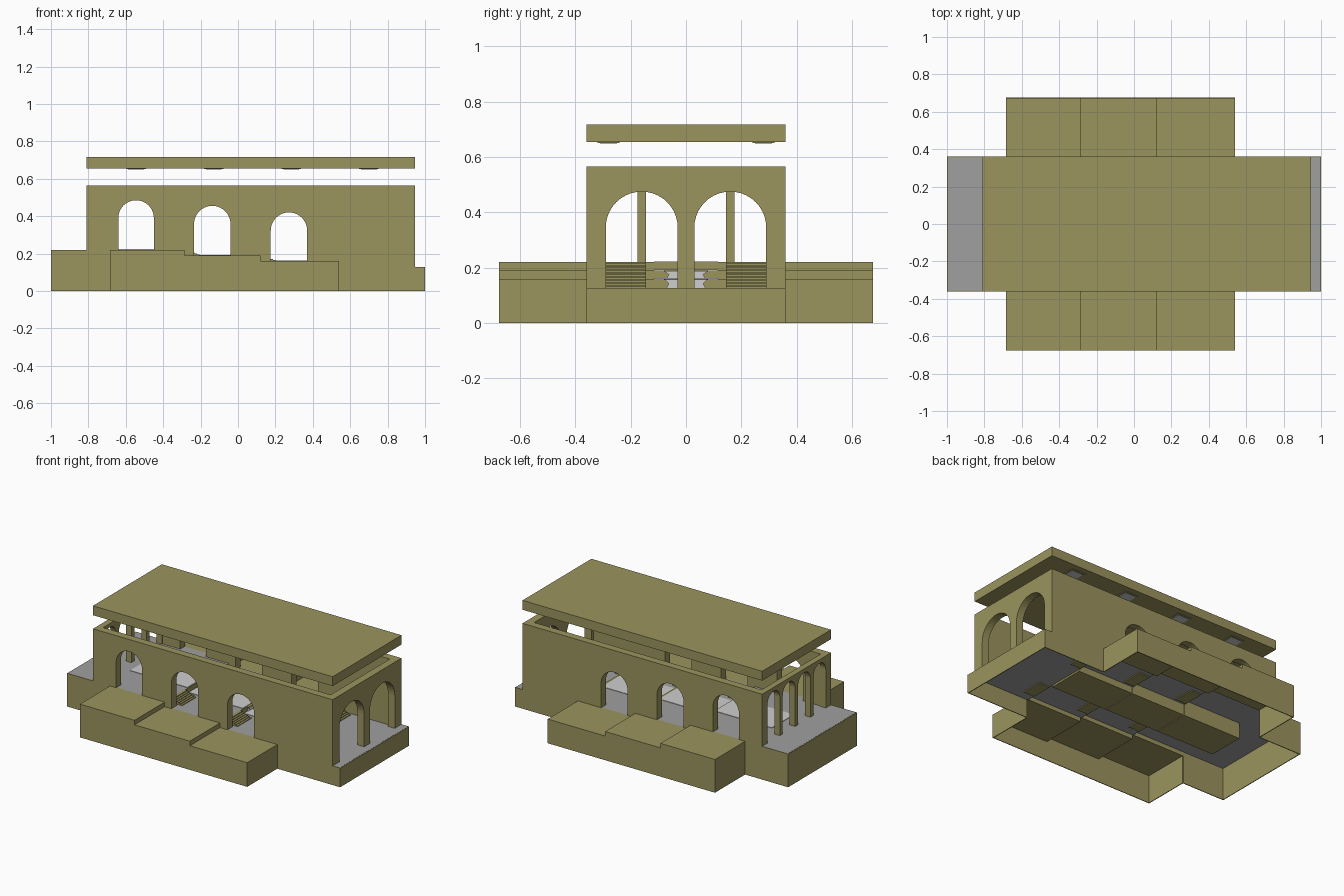
import bpy, bmesh, math
from mathutils import Vector

cube = bpy.data.objects.get("Cube")
if cube:
    bpy.data.objects.remove(cube, do_unlink=True)


def material(name, color):
    m = bpy.data.materials.new(name)
    m.use_nodes = True
    m.diffuse_color = (*color, 1)
    m.node_tree.nodes["Principled BSDF"].inputs["Base Color"].default_value = (*color, 1)
    return m


STONE = material("olive_stone", (0.33, 0.295, 0.112))
PAVING = material("grey_paving", (0.35, 0.35, 0.35))
WATER = material("pale_water", (0.62, 0.62, 0.62))


def prism(name, points, axis, start, end, mat):
    """Extrude a closed profile along x (profile y,z) or along y (profile x,z)."""
    bm = bmesh.new()
    place = (lambda u, v: (start, u, v)) if axis == "x" else (lambda u, v: (u, start, v))
    face = bm.faces.new([bm.verts.new(place(u, v)) for u, v in points])
    ext = bmesh.ops.extrude_face_region(bm, geom=[face])
    move = Vector((end - start, 0, 0) if axis == "x" else (0, end - start, 0))
    bmesh.ops.translate(bm, vec=move, verts=[g for g in ext["geom"] if isinstance(g, bmesh.types.BMVert)])
    bmesh.ops.recalc_face_normals(bm, faces=bm.faces)
    mesh = bpy.data.meshes.new(name)
    bm.to_mesh(mesh)
    bm.free()
    mesh.materials.append(mat)
    obj = bpy.data.objects.new(name, mesh)
    bpy.context.collection.objects.link(obj)
    return obj


def box(name, x0, x1, y0, y1, z0, z1, mat=STONE):
    return prism(name, [(x0, z0), (x1, z0), (x1, z1), (x0, z1)], "y", y0, y1, mat)


def arch(left, right, bottom, top, segments=20):
    """Notch outline of a round-headed opening, from its left foot to its right foot."""
    r, c = (right - left) / 2, (left + right) / 2
    curve = [(c - r * math.cos(math.pi * i / segments), top - r + r * math.sin(math.pi * i / segments))
             for i in range(segments + 1)]
    return [(left, bottom)] + curve + [(right, bottom)]


T = 0.005                       # thickness of thin shells
HALF, OUTER = 0.36, 0.675       # hall half width, terrace half width
WALL = 0.05
X0, X1, TOP = -0.81, 0.945, 0.565
EDGES = [-0.685, -0.285, 0.12, 0.54]
LEVELS = [0.22, 0.19, 0.16, 0.127]
SIDES = ((1, "left"), (-1, "right"))


def mirrored(y0, y1, s):
    return sorted((s * y0, s * y1))


# Paved floors, stepping down along the hall
floor_ends = [-1] + EDGES[1:] + [1]
for i, z in enumerate(LEVELS):
    box(f"floor_{i + 1}", floor_ends[i] + T * (i == 0), floor_ends[i + 1] - T,
        -HALF + T, HALF - T, z - T, z, PAVING)

# Risers between the floors, pool basins, water and stairs
for i in range(3):
    edge, high, low = EDGES[i + 1], LEVELS[i], LEVELS[i + 1]
    box(f"floor_riser_{i + 1}", edge - T, edge, -HALF + T, HALF - T, low - T, high)
    start = EDGES[i] - (0.035 if i == 0 else 0)
    box(f"pool_basin_{i + 1}", start, edge - T, -0.125, 0.125, 0.11, high - T)
    box(f"pool_water_{i + 1}", start + 0.01, edge - T, -0.115, 0.115, high - T / 2, high + 0.003, WATER)
    if i > 0:
        mid = (low + high) / 2
        outline = [(-0.07, low), (-0.062, mid), (-0.075, high - T),
                   (0.075, high - T), (0.062, mid), (0.07, low)]
        prism(f"water_fall_{i + 1}", outline, "x", edge, edge + 0.008, WATER)
        box(f"water_spout_{i + 1}", edge, edge + 0.012, -0.08, 0.08, high - T, high)
    # Stair flight as one stepped profile
    steps, run = 6, 0.08
    outline = [(edge, low - 0.012)]
    outline.append((edge + run, low - 0.012))
    for k in range(steps):
        z = low + (high - low) * (k + 1) / steps
        outline += [(edge + run * (steps - k) / steps, low + (high - low) * k / steps),
                    (edge + run * (steps - k) / steps, z)]
    outline.append((edge, high))
    for s, side in SIDES:
        prism(f"stair_{i + 1}_{side}", outline, "y", *mirrored(0.145, 0.29, s), STONE)

# Base skirt at both ends
for name, x0, x1, z in (("rear_skirt", -1, EDGES[0], LEVELS[0]), ("entry_skirt", EDGES[3], 1, LEVELS[3])):
    for s, side in SIDES:
        box(f"{name}_{side}", x0, x1, *mirrored(HALF - T, HALF, s), 0, z)
box("rear_skirt_end", -1, -1 + T, -HALF, HALF, 0, LEVELS[0] - 0.001)
box("entry_skirt_end", 1 - T, 1, -HALF, HALF, 0, LEVELS[3] - 0.001)

# Stepped side terraces, hollow below
for s, side in SIDES:
    for i in range(3):
        x0, x1, z = EDGES[i], EDGES[i + 1], LEVELS[i]
        box(f"terrace_top_{i + 1}_{side}", x0, x1, *mirrored(HALF - T, OUTER, s), z - 0.033, z)
        box(f"terrace_side_{i + 1}_{side}", x0, x1, *mirrored(OUTER - T, OUTER, s), 0, z - 0.033)
    box(f"terrace_rear_end_{side}", EDGES[0], EDGES[0] + T, *mirrored(HALF, OUTER, s), 0, LEVELS[0] - 0.033)
    box(f"terrace_entry_end_{side}", EDGES[3] - T, EDGES[3], *mirrored(HALF, OUTER, s), 0, LEVELS[2] - 0.033)

# Long walls with three arches each, following the floor steps
outline = [(X0, LEVELS[0])]
for i, (left, right, top) in enumerate(((-0.64, -0.45, 0.485), (-0.235, -0.04, 0.455), (0.175, 0.37, 0.42))):
    outline += arch(left, right, LEVELS[i], top)
    outline += [(EDGES[i + 1], LEVELS[i]), (EDGES[i + 1], LEVELS[i + 1])]
outline += [(X1, LEVELS[3]), (X1, TOP), (X0, TOP)]
for s, side in SIDES:
    prism(f"long_wall_{side}", outline, "y", *mirrored(HALF - WALL, HALF, s), STONE)


# End walls: wide twin arches at the entry, a tall arcade of four at the rear
def end_wall(name, openings, bottom, top, x0, x1):
    inner = HALF - WALL
    shape = [(-inner, bottom)]
    for left, right in openings:
        shape += arch(left, right, bottom, top)
    shape += [(inner, bottom), (inner, TOP), (-inner, TOP)]
    prism(name, shape, "x", x0, x1, STONE)


end_wall("entry_wall", [(-0.29, -0.03), (0.03, 0.29)], LEVELS[3], 0.475, X1 - WALL, X1)
end_wall("rear_arcade", [(-0.305, -0.175), (-0.145, -0.015), (0.015, 0.145), (0.175, 0.305)],
         LEVELS[0], 0.54, X0, X0 + 0.04)

# Floating roof slab with framed ceiling panels underneath
box("roof", X0, X1, -HALF, HALF, 0.655, 0.717)
for s, side in SIDES:
    for i in range(4):
        x = -0.545 + 0.415 * i
        box(f"ceiling_frame_{i + 1}_{side}", x - 0.052, x + 0.052, *mirrored(0.24, 0.32, s), 0.651, 0.656)
        box(f"ceiling_panel_{i + 1}_{side}", x - 0.042, x + 0.042, *mirrored(0.25, 0.31, s), 0.649, 0.655, WATER)
